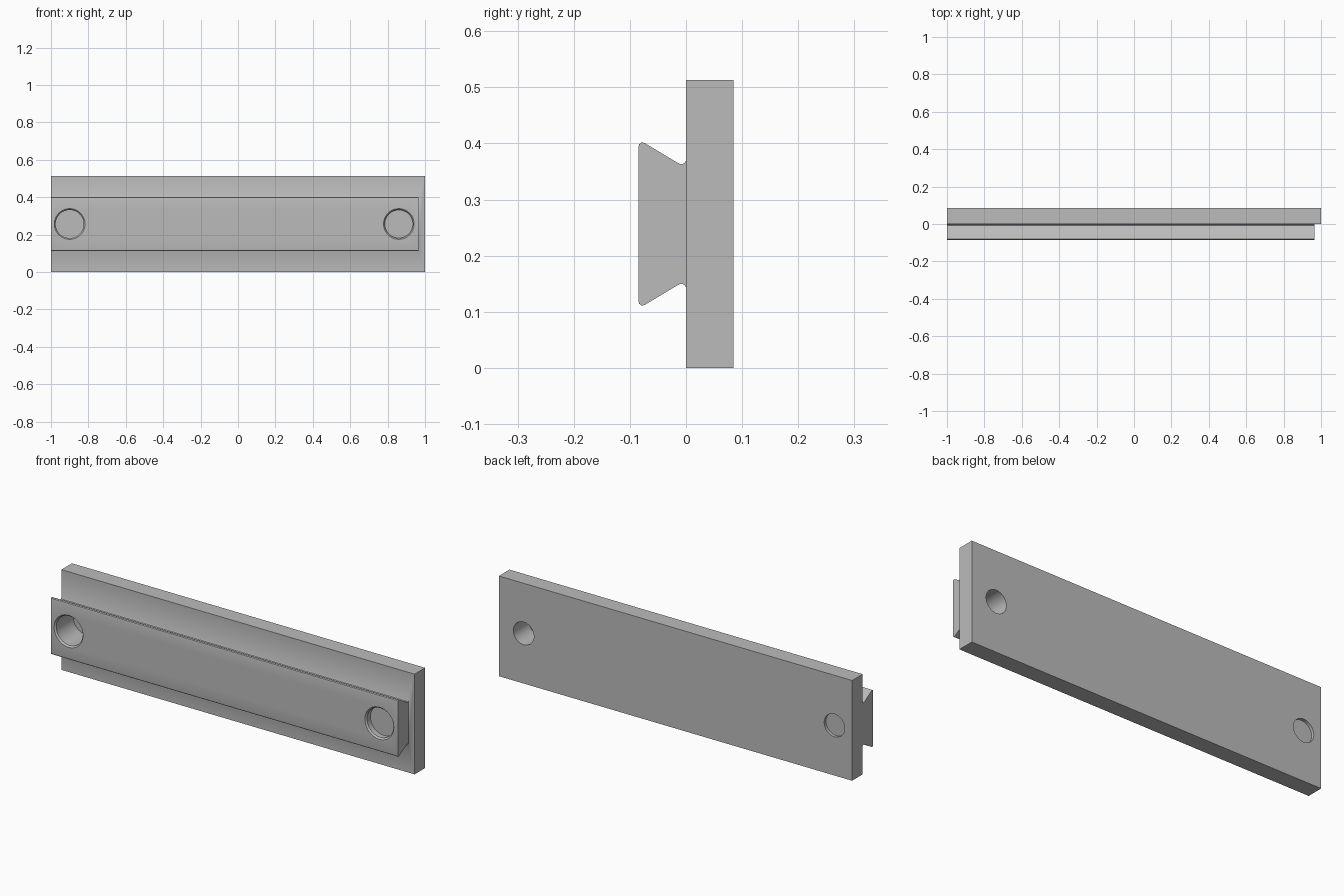
import bpy, bmesh, math
from mathutils import Matrix

old = bpy.data.objects.get("Cube")
if old:
    bpy.data.objects.remove(old, do_unlink=True)

grey = bpy.data.materials.new("plain grey")
grey.use_nodes = True
GREY = (0.5, 0.5, 0.5, 1)
grey.diffuse_color = GREY
grey.node_tree.nodes["Principled BSDF"].inputs["Base Color"].default_value = GREY

MID_Z = 0.2565      # centre height of rail and holes
HALF_Y = 0.085      # front and back faces


def make_object(name, bm):
    bmesh.ops.recalc_face_normals(bm, faces=bm.faces[:])
    mesh = bpy.data.meshes.new(name)
    bm.to_mesh(mesh)
    bm.free()
    mesh.materials.append(grey)
    obj = bpy.data.objects.new(name, mesh)
    bpy.context.collection.objects.link(obj)
    return obj


def extrude_profile(name, points, x0, x1):
    """Extrude a closed (y, z) outline along x."""
    bm = bmesh.new()
    face = bm.faces.new([bm.verts.new((x0, y, z)) for y, z in points])
    out = bmesh.ops.extrude_face_region(bm, geom=[face])
    verts = [g for g in out["geom"] if isinstance(g, bmesh.types.BMVert)]
    bmesh.ops.translate(bm, verts=verts, vec=(x1 - x0, 0, 0))
    return make_object(name, bm)


def hole_cutter(name, x, steps, segments=64):
    """Solid of revolution along y from (y, radius) steps."""
    bm = bmesh.new()
    rings = []
    for y, r in steps:
        angles = [math.tau * i / segments for i in range(segments)]
        rings.append([bm.verts.new((x + r * math.cos(a), y, MID_Z + r * math.sin(a)))
                      for a in angles])
    for a, b in zip(rings, rings[1:]):
        for i in range(segments):
            j = (i + 1) % segments
            bm.faces.new((a[i], a[j], b[j], b[i]))
    bm.faces.new(rings[0])
    bm.faces.new(rings[-1])
    return make_object(name, bm)


def combine(target, other, operation):
    mod = target.modifiers.new(operation.lower(), "BOOLEAN")
    mod.operation = operation
    mod.solver = "EXACT"
    mod.object = other
    bpy.context.view_layer.objects.active = target
    bpy.ops.object.modifier_apply(modifier=mod.name)
    bpy.data.objects.remove(other, do_unlink=True)


# Back plate
bm = bmesh.new()
bmesh.ops.create_cube(bm, size=1, matrix=Matrix.Translation((0, HALF_Y / 2, MID_Z))
                      @ Matrix.Diagonal((2, HALF_Y, 2 * MID_Z, 1)))
plate = make_object("dovetail_plate", bm)

# Dovetail rail with rounded lips and filleted roots, mirrored about its middle
upper = [(-0.085, 0.135), (-0.0835, 0.142), (-0.079, 0.1455), (-0.074, 0.1445),
         (-0.014, 0.1085), (-0.009, 0.1065), (-0.003, 0.108), (0, 0.1135), (0.02, 0.1135)]
outline = [(y, MID_Z + h) for y, h in upper] + [(y, MID_Z - h) for y, h in reversed(upper)]
rail = extrude_profile("dovetail_rail", outline, -1, 0.965)
combine(plate, rail, "UNION")

# Chamfered front pockets and narrower back pockets, with a thin web between
for x, front_depth, back_depth in ((-0.9, 0.145, 0.015), (0.86, 0.035, 0.125)):
    front = hole_cutter("front_pocket", x, [
        (-HALF_Y - 0.01, 0.082), (-HALF_Y, 0.082),
        (-HALF_Y + 0.008, 0.075), (-HALF_Y + front_depth, 0.075)])
    combine(plate, front, "DIFFERENCE")
    back = hole_cutter("back_pocket", x, [
        (HALF_Y + 0.01, 0.058), (HALF_Y - back_depth, 0.058)])
    combine(plate, back, "DIFFERENCE")

# Smooth the rounded surfaces, keep real edges sharp
bpy.ops.object.select_all(action="DESELECT")
plate.select_set(True)
bpy.context.view_layer.objects.active = plate
bpy.ops.object.shade_smooth_by_angle(angle=math.radians(35))
